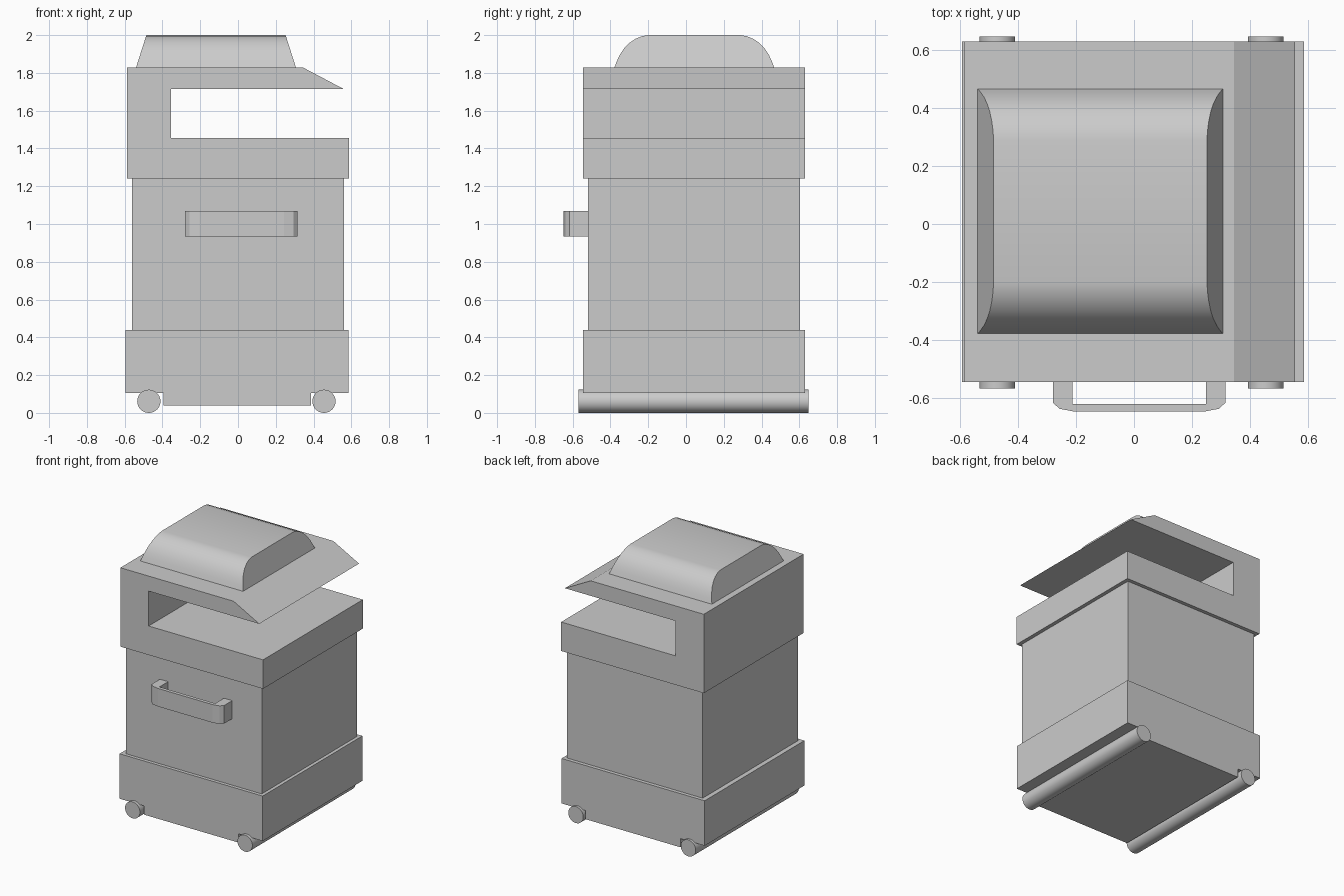
import bpy, bmesh
from math import radians
from mathutils import Vector

if "Cube" in bpy.data.objects:
    bpy.data.objects.remove(bpy.data.objects["Cube"])


def finish(name, bm, smooth=False):
    bmesh.ops.recalc_face_normals(bm, faces=bm.faces)
    mesh = bpy.data.meshes.new(name)
    bm.to_mesh(mesh)
    bm.free()
    ob = bpy.data.objects.new(name, mesh)
    bpy.context.collection.objects.link(ob)
    if smooth:
        bpy.ops.object.select_all(action='DESELECT')
        ob.select_set(True)
        bpy.context.view_layer.objects.active = ob
        bpy.ops.object.shade_smooth_by_angle(angle=radians(35))
    return ob


def prism(name, points, direction):
    """Extrude a closed outline of 3D points along a direction."""
    bm = bmesh.new()
    face = bm.faces.new([bm.verts.new(p) for p in points])
    out = bmesh.ops.extrude_face_region(bm, geom=[face])
    moved = [g for g in out["geom"] if isinstance(g, bmesh.types.BMVert)]
    bmesh.ops.translate(bm, verts=moved, vec=Vector(direction))
    return finish(name, bm)


def side_profile(name, outline, y0, y1):
    return prism(name, [(x, y0, z) for x, z in outline], (0, y1 - y0, 0))


# Base, stepped up at both ends to clear the rollers
side_profile("base", [(-0.395, 0.04), (0.387, 0.04), (0.387, 0.105), (0.585, 0.105),
                      (0.585, 0.44), (-0.595, 0.44), (-0.595, 0.105), (-0.395, 0.105)],
             -0.545, 0.63)

# Middle cabinet
side_profile("cabinet", [(-0.56, 0.44), (0.56, 0.44), (0.56, 1.24), (-0.56, 1.24)],
             -0.52, 0.603)

# Head with open output slot and sloped overhang
side_profile("scanner_head", [(-0.588, 1.24), (0.588, 1.24), (0.588, 1.456), (-0.355, 1.456),
                              (-0.355, 1.716), (0.557, 1.716), (0.345, 1.828), (-0.588, 1.828)],
             -0.545, 0.63)

# Rounded lid: arched section along y, ends leaning inwards with height
bm = bmesh.new()
half = [(0.423, 1.828), (0.411, 1.86), (0.395, 1.895), (0.372, 1.93), (0.345, 1.958),
        (0.312, 1.98), (0.278, 1.994), (0.245, 2.0)]
arch = half + [(-y, z) for y, z in reversed(half)]
ends = []
for x, lean in ((-0.54, 0.055), (0.307, -0.055)):
    ring = [bm.verts.new((x + lean * (z - 1.828) / 0.172, y + 0.044, z)) for y, z in arch]
    bm.faces.new(ring)
    ends.append(ring)
a, b = ends
for i in range(len(a)):
    j = (i + 1) % len(a)
    bm.faces.new((a[i], a[j], b[j], b[i]))
finish("feeder_lid", bm, smooth=True)

# Handle: U-shaped bracket with chamfered outer corners
outer = [(0.298, -0.52), (0.298, -0.617), (0.276, -0.638), (0.225, -0.648)]
inner = [(0.23, -0.622), (0.23, -0.52)]
right = [(-x, y) for x, y in inner + outer]
outline = outer + [(-x, y) for x, y in reversed(outer)] \
    + [(-x, y) for x, y in reversed(inner)] + inner
prism("drawer_handle", [(x + 0.018, y, 0.935) for x, y in outline], (0, 0, 0.135))

# Long rollers under the base
for name, x in (("left_roller", -0.472), ("right_roller", 0.455)):
    bpy.ops.mesh.primitive_cylinder_add(vertices=32, radius=0.0615, depth=1.216,
                                        location=(x, 0.04, 0.0615),
                                        rotation=(radians(90), 0, 0))
    bpy.context.object.name = name
    bpy.ops.object.shade_smooth_by_angle(angle=radians(35))
